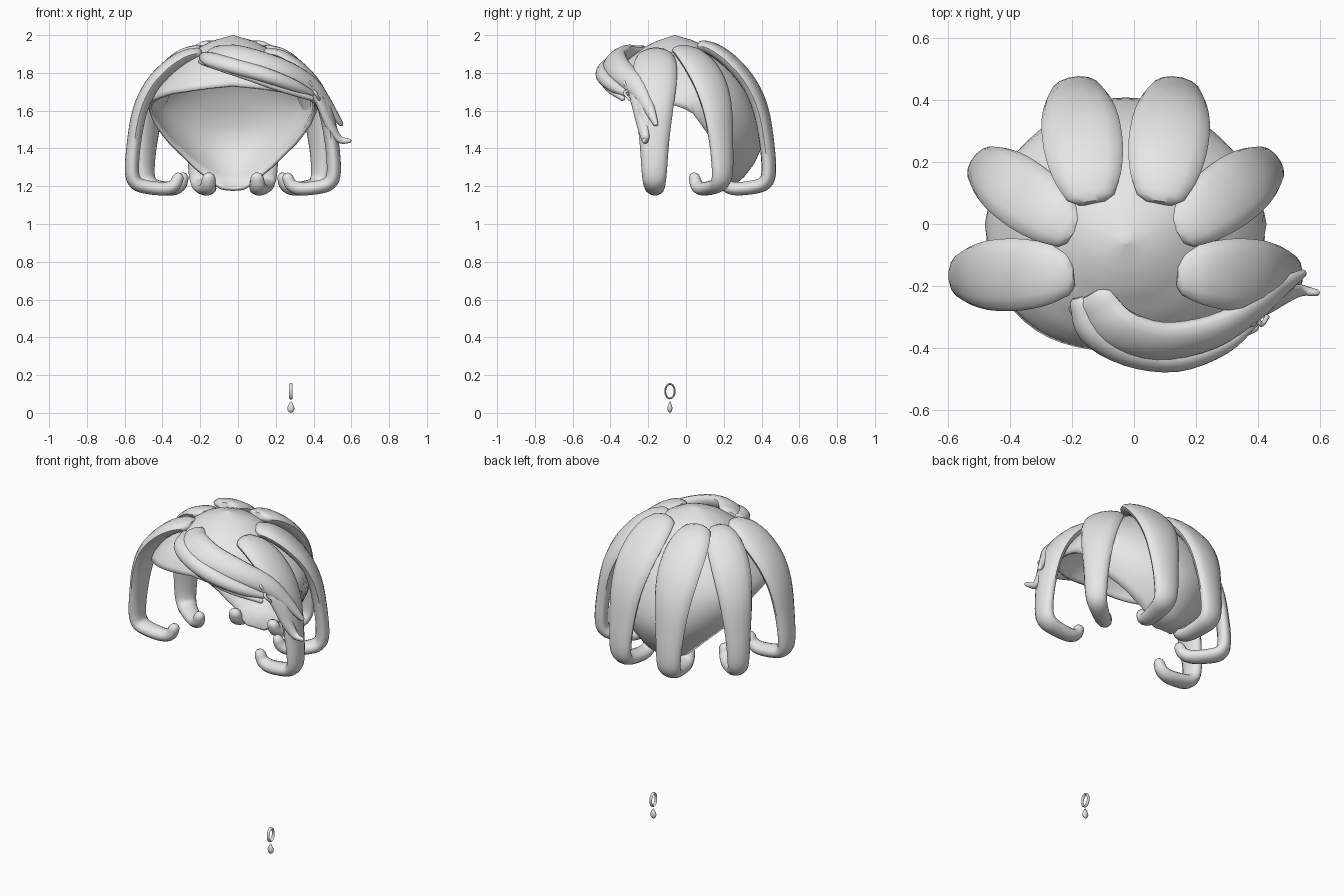
import bpy, bmesh, math
from mathutils import Vector

if "Cube" in bpy.data.objects:
    bpy.data.objects.remove(bpy.data.objects["Cube"])

CX = -0.027  # mirror plane of the hair
mat = bpy.data.materials.new("light_grey")
mat.diffuse_color = (0.8, 0.8, 0.8, 1)
mat.use_nodes = True
mat.node_tree.nodes["Principled BSDF"].inputs["Base Color"].default_value = mat.diffuse_color


def finish(name, bm, angle=50):
    bmesh.ops.recalc_face_normals(bm, faces=bm.faces)
    me = bpy.data.meshes.new(name)
    bm.to_mesh(me)
    bm.free()
    ob = bpy.data.objects.new(name, me)
    bpy.context.collection.objects.link(ob)
    me.materials.append(mat)
    bpy.ops.object.select_all(action='DESELECT')
    ob.select_set(True)
    bpy.context.view_layer.objects.active = ob
    bpy.ops.object.shade_smooth_by_angle(angle=math.radians(angle))
    return ob


def lerp_table(t, x):
    for (a, va), (b, vb) in zip(t, t[1:]):
        if x <= b:
            f = max(0, (x - a) / (b - a))
            return va + (vb - va) * f
    return t[-1][1]


def catmull(pts, n=4):
    P = [Vector(p) for p in pts]
    P = [2 * P[0] - P[1]] + P + [2 * P[-1] - P[-2]]
    out = []
    for i in range(1, len(P) - 2):
        a, b, c, d = P[i - 1:i + 3]
        for k in range(n):
            t = k / n
            out.append(0.5 * (2 * b + (c - a) * t + (2 * a - 5 * b + 4 * c - d) * t * t
                              + (3 * b - a - 3 * c + d) * t ** 3))
    return out + [P[-2]]


def strand(name, pts, sizes, side=None, seg=14):
    """Sweep an ellipse along pts; sizes = (half width, half thickness) per point."""
    path = catmull(pts)
    sz = catmull([(w, t, 0) for w, t in sizes])
    bm = bmesh.new()
    rings = []
    last = len(path) - 1
    for i, p in enumerate(path):
        tan = (path[min(i + 1, last)] - path[max(i - 1, 0)]).normalized()
        s = side if side else tan.cross(p - Vector((CX, 0, 1.5))).normalized()
        nrm = s.cross(tan).normalized()
        # rounded ends: extra small rings just beyond each end
        steps = [(0, 1)]
        if i == 0:
            steps = [(-0.6, 0.6), (0, 1)]
        elif i == last:
            steps = [(0, 1), (0.5, 0.8), (0.85, 0.4)]
        for off, k in steps:
            c = p + tan * off * sz[i].y
            rings.append([bm.verts.new(c + s * sz[i].x * k * math.cos(a) + nrm * sz[i].y * k * math.sin(a))
                          for a in (2 * math.pi * j / seg for j in range(seg))])
    for r, q in zip(rings, rings[1:]):
        for j in range(seg):
            bm.faces.new((r[j], r[(j + 1) % seg], q[(j + 1) % seg], q[j]))
    bm.faces.new(rings[0])
    bm.faces.new(rings[-1])
    return finish(name, bm)


# Scalp cap: head-shaped shell, open at the face (side, front and back radii by height)
RX = [(1.18, .17), (1.3, .27), (1.43, .37), (1.54, .43), (1.64, .455), (1.7, .43), (1.78, .37),
      (1.87, .275), (1.94, .17), (1.97, .11), (2.0, 0)]
RF = [(1.54, .425), (1.64, .425), (1.74, .41), (1.8, .37), (1.87, .29), (1.94, .18), (1.97, .11), (2.0, 0)]
RB = [(1.18, .22), (1.25, .31), (1.33, .37), (1.43, .41), (1.54, .40), (1.64, .365), (1.74, .315),
      (1.8, .275), (1.87, .215), (1.94, .14), (1.97, .09), (2.0, 0)]
RIM = [(0, 1.735), (45, 1.695), (80, 1.635), (95, 1.59), (110, 1.44), (130, 1.29), (148, 1.205),
       (160, 1.18), (180, 1.175)]
bm = bmesh.new()
N, ROWS = 64, 18
top = bm.verts.new((CX, -.06, 2.0))
prev = None
for i in range(1, ROWS + 1):
    t = i / ROWS
    row = []
    for j in range(N):
        a = 2 * math.pi * j / N
        rim = lerp_table(RIM, math.degrees(min(a, 2 * math.pi - a)))
        z = 2.0 - (2.0 - rim) * t ** 1.6
        rx = lerp_table(RX, z)
        ry = lerp_table(RF if math.cos(a) > 0 else RB, z)
        cy = -.06 * max(0, 1 - rx / .4) if z > 1.7 else 0
        full = 1 + (.07 * t * math.sin(2 * a) ** 2 if math.cos(a) > 0 else 0)  # fuller forehead corners
        row.append(bm.verts.new((CX + rx * full * math.sin(a), cy - ry * full * math.cos(a), z)))
    for j in range(N):
        k = (j + 1) % N
        if prev:
            bm.faces.new((prev[j], prev[k], row[k], row[j]))
        else:
            bm.faces.new((top, row[k], row[j]))
    prev = row
cap = finish("scalp_cap", bm, 60)
sol = cap.modifiers.new("thickness", 'SOLIDIFY')
sol.thickness = 0.018
sol.offset = -1

# Six curled locks: (distance along lock, height, half width, half thickness)
LOCK = [(0, 1.905, .07, .03), (.2, 1.885, .1, .037), (.45, 1.827, .116, .04), (.7, 1.73, .114, .04),
        (.87, 1.6, .098, .04), (.96, 1.43, .078, .038), (.99, 1.28, .067, .038), (.93, 1.218, .06, .038),
        (.76, 1.195, .054, .037), (.5, 1.187, .046, .036), (.36, 1.205, .038, .034), (.3, 1.245, .032, .03)]
LOCKS = [("front_lock", (-.21, -.16), (-.565, -.168), 0, 1),
         ("side_lock", (-.205, -.02), (-.492, .195), .015, .95),
         ("back_lock", (-.14, .085), (-.19, .442), .04, 1.1)]
for name, s, e, lift, wide in LOCKS:
    for m, tag in ((1, "left"), (-1, "right")):
        S = Vector((CX + m * (s[0] - CX), s[1], 0))
        E = Vector((CX + m * (e[0] - CX), e[1], 0))
        d = (E - S).normalized()
        strand(name + "_" + tag,
               [S + (E - S) * u + Vector((0, 0, z + (lift * (1 - u) if z > 1.5 else 0))) for u, z, _, _ in LOCK],
               [(w * wide, t) for _, _, w, t in LOCK], Vector((-d.y, d.x, 0)))

# Swept fringe
strand("fringe_main",
       [(-.13, -.24, 1.905), (-.06, -.335, 1.892), (.08, -.38, 1.862), (.25, -.35, 1.81),
        (.39, -.27, 1.735), (.475, -.205, 1.63), (.545, -.16, 1.53)],
       [(.065, .03), (.085, .04), (.08, .042), (.07, .042), (.055, .036), (.036, .027), (.014, .013)])
strand("fringe_lower",
       [(-.18, -.25, 1.89), (-.14, -.35, 1.87), (-.02, -.42, 1.835), (.14, -.44, 1.79),
        (.29, -.39, 1.735), (.39, -.315, 1.69)],
       [(.03, .02), (.045, .03), (.045, .035), (.042, .035), (.034, .03), (.018, .016)])
strand("fringe_thin",
       [(-.2, -.27, 1.86), (-.12, -.385, 1.835), (.05, -.435, 1.78), (.22, -.41, 1.72), (.39, -.335, 1.665)],
       [(.012, .012), (.018, .016), (.02, .018), (.02, .018), (.014, .014)])
strand("fringe_tip",
       [(.36, -.29, 1.75), (.43, -.26, 1.66), (.485, -.23, 1.53), (.535, -.215, 1.45), (.59, -.222, 1.44)],
       [(.03, .022), (.037, .025), (.034, .024), (.022, .018), (.012, .011)])
for i, (x, z) in enumerate(((.37, 1.765), (.40, 1.71))):
    strand("fringe_wisp_%d" % i,
           [(x - .01, -.285, z), (x + .01, -.325, z - .015), (x + .03, -.30, z - .05)],
           [(.008, .008)] * 3, seg=8)

# Earring hoop: flat-sided oval band
bm = bmesh.new()
loops = []
for j in range(32):
    a = 2 * math.pi * j / 32
    loops.append([bm.verts.new((.28 + dx, -.085 + (.025 + dr) * math.cos(a), .115 + (.038 + dr) * math.sin(a)))
                  for dx, dr in ((-.009, 0), (-.005, .005), (.005, .005), (.009, 0), (.005, -.005), (-.005, -.005))])
for j in range(32):
    p, q = loops[j], loops[(j + 1) % 32]
    for k in range(6):
        bm.faces.new((p[k], p[(k + 1) % 6], q[(k + 1) % 6], q[k]))
finish("earring_hoop", bm, 60)

# Earring drop: lathed teardrop
bm = bmesh.new()
prof = [(0, .0), (.010, .004), (.017, .014), (.019, .026), (.014, .04), (.007, .053), (0, .062)]
vs = [bm.verts.new((.28 + r, -.085, z)) for r, z in prof]
es = [bm.edges.new(e) for e in zip(vs, vs[1:])]
bmesh.ops.spin(bm, geom=vs + es, cent=(.28, -.085, 0), axis=(0, 0, 1), angle=2 * math.pi, steps=16)
bmesh.ops.remove_doubles(bm, verts=bm.verts, dist=1e-5)
for v in bm.verts:
    v.co.y = -.085 + (v.co.y + .085) * .7
finish("earring_drop", bm, 60)
